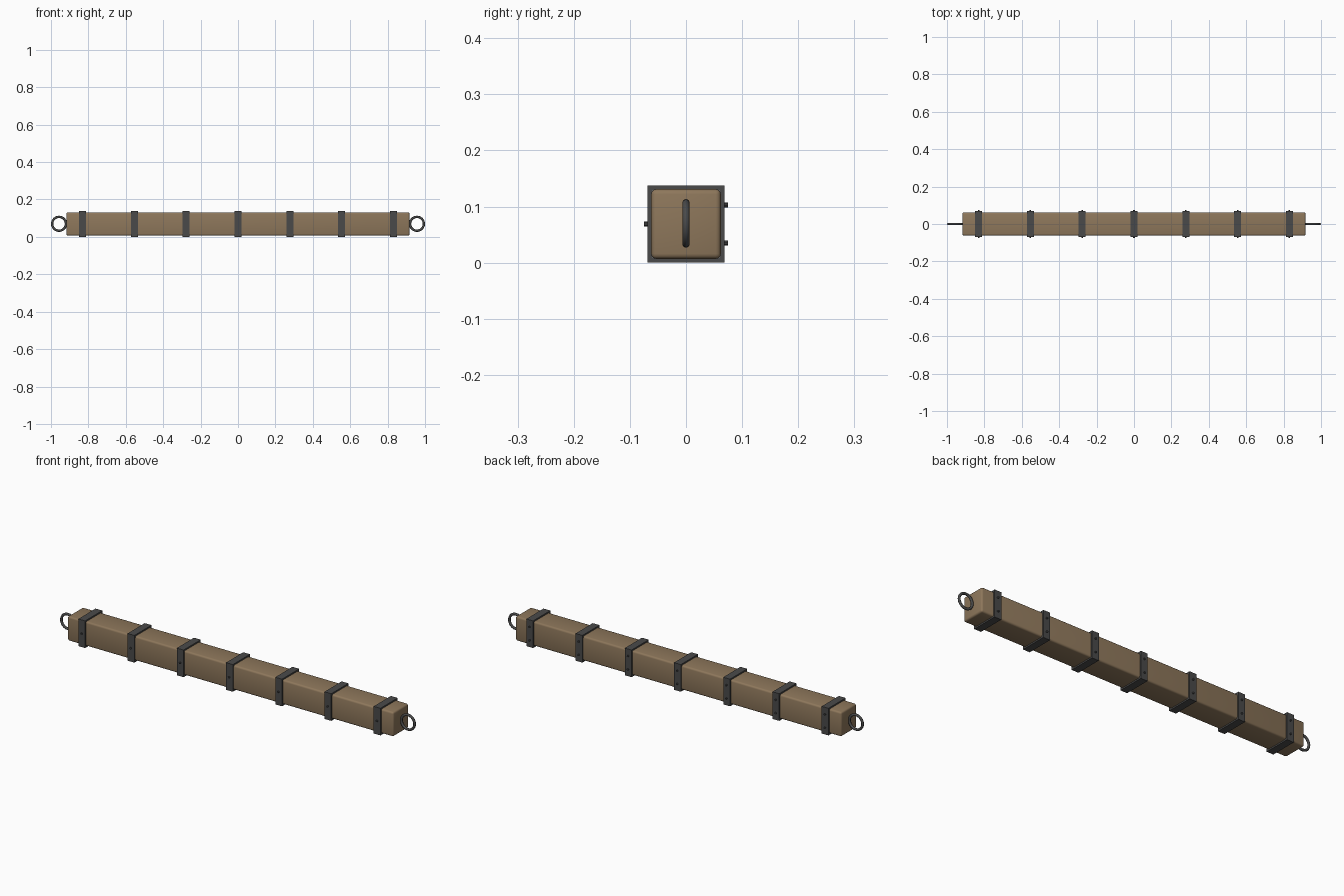
import bpy, bmesh
from math import radians, pi
from mathutils import Matrix

cube = bpy.data.objects.get("Cube")
if cube:
    bpy.data.objects.remove(cube, do_unlink=True)

MID = 0.069       # height of the beam axis
SPACING = 0.277   # distance between straps


def material(name, color):
    m = bpy.data.materials.new(name)
    m.use_nodes = True
    m.diffuse_color = (*color, 1)
    m.node_tree.nodes["Principled BSDF"].inputs["Base Color"].default_value = (*color, 1)
    return m


wood = material("brown wood", (0.27, 0.185, 0.105))
iron = material("dark iron", (0.068, 0.068, 0.068))


def finish(obj, name, mat, angle=35):
    obj.name = name
    obj.data.materials.append(mat)
    bpy.ops.object.select_all(action='DESELECT')
    obj.select_set(True)
    bpy.context.view_layer.objects.active = obj
    bpy.ops.object.shade_smooth_by_angle(angle=radians(angle))
    return obj


def box(name, size, loc, mat, bevel, segments):
    bm = bmesh.new()
    bmesh.ops.create_cube(bm, size=1, matrix=Matrix.Diagonal((*size, 1)))
    bmesh.ops.bevel(bm, geom=bm.edges[:], offset=bevel, segments=segments,
                    profile=0.5, affect='EDGES')
    mesh = bpy.data.meshes.new(name)
    bm.to_mesh(mesh)
    bm.free()
    obj = bpy.data.objects.new(name, mesh)
    obj.location = loc
    bpy.context.collection.objects.link(obj)
    return finish(obj, name, mat)


def strap(name, x, width=0.038, outer=0.069, inner=0.060):
    # Square hoop: two square outlines at each side of the strap, joined all round
    bm = bmesh.new()
    loops = []
    for half, sx in ((outer, -1), (outer, 1), (inner, 1), (inner, -1)):
        loops.append([bm.verts.new((sx * width / 2, cy * half, cz * half))
                      for cy, cz in ((-1, -1), (1, -1), (1, 1), (-1, 1))])
    for a, b in zip(loops, loops[1:] + loops[:1]):
        for i in range(4):
            j = (i + 1) % 4
            bm.faces.new((a[i], a[j], b[j], b[i]))
    bmesh.ops.recalc_face_normals(bm, faces=bm.faces)
    mesh = bpy.data.meshes.new(name)
    bm.to_mesh(mesh)
    bm.free()
    obj = bpy.data.objects.new(name, mesh)
    obj.location = (x, 0, MID)
    bpy.context.collection.objects.link(obj)
    finish(obj, name, iron)


def rivet(name, x, side, z):
    bpy.ops.mesh.primitive_cylinder_add(vertices=10, radius=0.0045, depth=0.012,
                                        location=(x, side * 0.069, z),
                                        rotation=(pi / 2, 0, 0))
    finish(bpy.context.object, name, iron)


# Wooden beam with rounded edges
box("beam", (1.834, 0.124, 0.124), (0, 0, MID), wood, 0.009, 3)

# Iron straps, one rivet in front and two behind
for i in range(7):
    x = (i - 3) * SPACING
    strap(f"strap_{i + 1}", x)
    rivet(f"front_rivet_{i + 1}", x, -1, MID)
    rivet(f"back_lower_rivet_{i + 1}", x, 1, MID - 0.034)
    rivet(f"back_upper_rivet_{i + 1}", x, 1, MID + 0.034)

# Pull ring at each end
for side, label in ((1, "left"), (-1, "right")):
    bpy.ops.mesh.primitive_torus_add(major_segments=32, minor_segments=10,
                                     major_radius=0.037, minor_radius=0.0063,
                                     location=(side * 0.9567, 0, MID + 0.001),
                                     rotation=(pi / 2, 0, 0))
    finish(bpy.context.object, f"{label}_ring", iron, 60)
